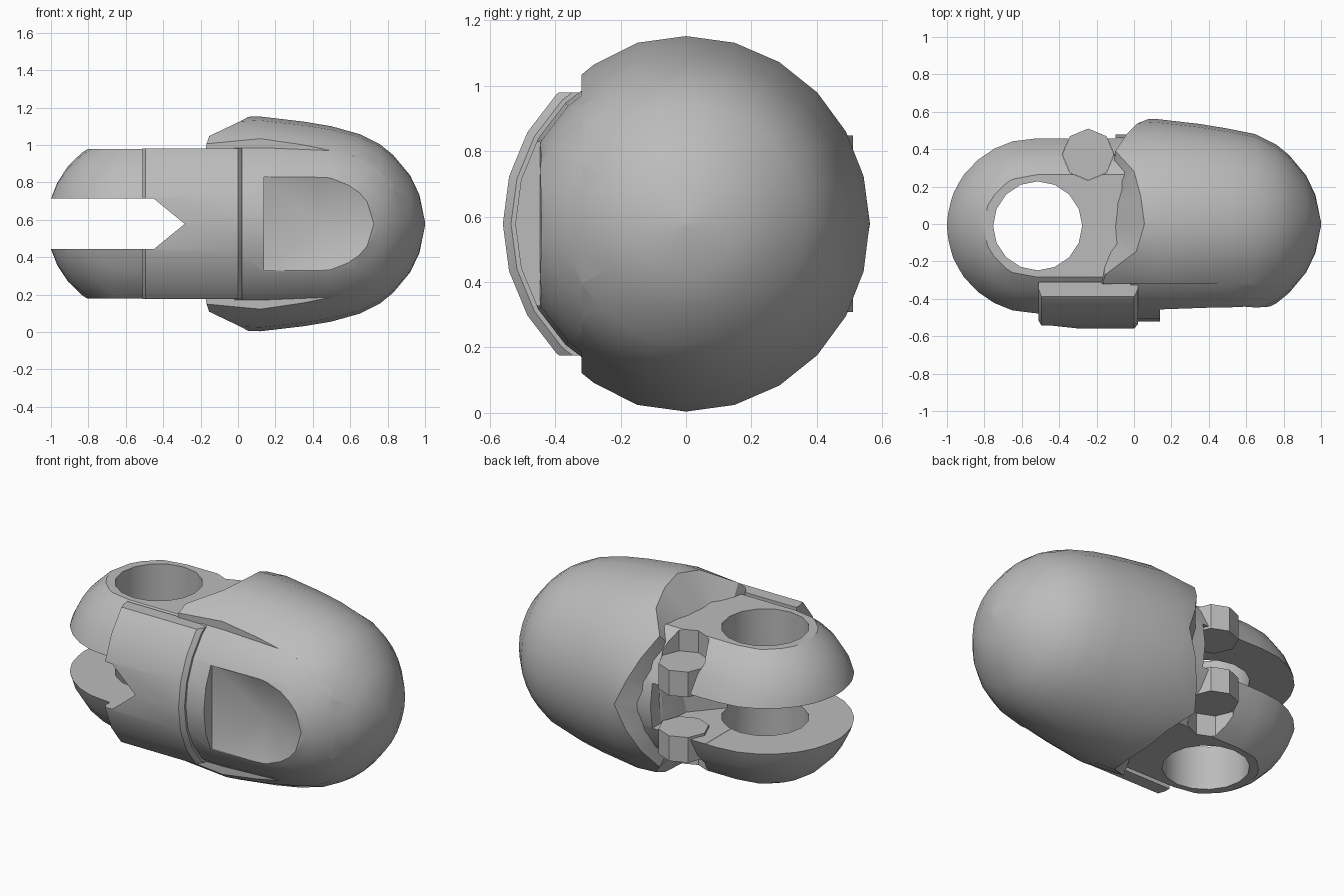
import bpy, bmesh
from math import sin, cos, pi, radians, degrees
from mathutils import Vector

cube = bpy.data.objects.get("Cube")
if cube:
    bpy.data.objects.remove(cube, do_unlink=True)

MID = 0.578      # height of the long axis
SIDES = 24

grey = bpy.data.materials.new("plain grey")
grey.use_nodes = True
grey.diffuse_color = (0.5, 0.5, 0.5, 1)
grey.node_tree.nodes["Principled BSDF"].inputs["Base Color"].default_value = (0.5, 0.5, 0.5, 1)


def add_object(name, bm):
    bmesh.ops.recalc_face_normals(bm, faces=bm.faces)
    mesh = bpy.data.meshes.new(name)
    bm.to_mesh(mesh)
    bm.free()
    mesh.materials.append(grey)
    ob = bpy.data.objects.new(name, mesh)
    bpy.context.collection.objects.link(ob)
    return ob


def lathe(name, profile, place=None, shift=0):
    """Closed solid turned about the long axis from (x, radius) points."""
    bm = bmesh.new()
    rings = []
    for n, (x, r) in enumerate(profile):
        ring = []
        for i in range(SIDES):
            a = 2 * pi * i / SIDES
            px, pr = place(n, a, x, r) if place else (x, r)
            ring.append(bm.verts.new((px, shift + pr * cos(a), MID + pr * sin(a))))
        rings.append(ring)
    for a, b in zip(rings, rings[1:]):
        for i in range(SIDES):
            j = (i + 1) % SIDES
            bm.faces.new((a[i], a[j], b[j], b[i]))
    bm.faces.new(rings[0])
    bm.faces.new(rings[-1])
    return add_object(name, bm)


def prism(name, points, axis, low, high):
    """Extrude an outline along y (points are x, z) or z (points are x, y)."""
    bm = bmesh.new()
    put = (lambda p, h: (p[0], h, MID + p[1])) if axis == "y" else (lambda p, h: (p[0], p[1], MID + h))
    face = bm.faces.new([bm.verts.new(put(p, low)) for p in points])
    move = Vector(put((0, 0), high)) - Vector(put((0, 0), low))
    made = bmesh.ops.extrude_face_region(bm, geom=[face])["geom"]
    bmesh.ops.translate(bm, vec=move, verts=[v for v in made if isinstance(v, bmesh.types.BMVert)])
    return add_object(name, bm)


def box(name, x0, x1, y0, y1, half):
    return prism(name, [(x0, y0), (x1, y0), (x1, y1), (x0, y1)], "z", -half, half)


def circle(cx, cy, r, n):
    return [(cx + r * cos(2 * pi * i / n), cy + r * sin(2 * pi * i / n)) for i in range(n)]


def carve(ob, cutter, operation="DIFFERENCE"):
    mod = ob.modifiers.new("carve", "BOOLEAN")
    mod.operation, mod.solver, mod.object = operation, "EXACT", cutter
    bpy.context.view_layer.objects.active = ob
    bpy.ops.object.modifier_apply(modifier=mod.name)
    bpy.data.objects.remove(cutter, do_unlink=True)


def slot():
    return prism("slot_cutter", [(-1.2, -.135), (-.45, -.135), (-.285, 0), (-.45, .135), (-1.2, .135)],
                 "y", -1, 1)


# Fork: round-ended bar with flat top and bottom, slotted and drilled
ball = [(-.52 - .5 * cos(radians(a)), .49 * sin(radians(a))) for a in range(3, 76, 12)]
fork = lathe("fork", ball + [(-.52, .488), (.06, .488)], shift=-.01)
carve(fork, box("trim", -1.5, 1, -1, 1, .4), "INTERSECT")
carve(fork, slot())
# the slot runs deeper toward the back
carve(fork, prism("back_slot", [(-.6, -.02), (-.31, -.02), (-.1, .22), (-.1, .8), (-.6, .8)], "z", -.134, .134))
carve(fork, prism("hole", circle(-.515, -.01, .238, 16), "z", -1, 1))
carve(fork, prism("peg_niche", circle(-.245, .372, .139, 8), "z", -1, 1))

# Pegs at the back of each prong
pegs = []
for side, label in ((1, "upper"), (-1, "lower")):
    ends = sorted((side * .12, side * .27))
    pegs.append(prism(label + "_peg", circle(-.245, .372, .138, 8), "z", *ends))

# Collar: raised band across the front of the joint
collar = lathe("collar", [(-.51, .535), (-.495, .56), (0, .56), (.022, .535)])
carve(collar, box("trim", -1, 1, -1, -.31, .402), "INTERSECT")
carve(collar, slot())

# Core: front body with domed end and a shallow dished recess
dome = [(.65, .48), (.76, .425), (.83, .368), (.92, .26), (.97, .155), (1, .01)]
core = lathe("core", [(-.02, .522), (.14, .522), (.5, .51)] + dome)
carve(core, box("trim", -1, 1.5, -1, -.315, 1), "INTERSECT")
half = [(.14, .25), (.48, .25), (.6, .22), (.7, .12)]
outline = half + [(.745, 0)] + [(x, -z) for x, z in reversed(half)]
bm = bmesh.new()
for x, z in outline:
    for y in (-.8, -.447):
        bm.verts.new((x, y, MID + z))
bm.verts.new((.43, -.36, MID))
bmesh.ops.convex_hull(bm, input=bm.verts)
carve(core, add_object("recess_cutter", bm))

# Shell: outer skin with a scalloped, chamfered rim
RIM = [(0, .08), (45, -.1), (63, .02), (93, .06), (108, 0), (122, -.18), (180, -.2)]


def rim_x(t):
    for (a, xa), (b, xb) in zip(RIM, RIM[1:]):
        if t <= b + .001:
            return xa + (xb - xa) * (t - a) / (b - a)
    return RIM[-1][1]


def scallop(n, angle, x, r):
    t = degrees(angle)
    t = min(t, 360 - t)
    edge = rim_x(t)
    if n == 0:
        return min(x, edge - .005), r
    # the skin is a little flatter toward the back and the front edge
    if x < .6:
        r *= 1 - .022 * cos(angle) ** 2 - (.015 if t > 110 else 0)
    if n == 1:
        return edge, r - .09 * (.08 - edge)
    return x, r


shell = lathe("shell", [(-.11, .385), (0, .575), (.12, .574), (.35, .547), (.5, .522)] + dome, scallop)
carve(shell, box("trim", -1, 1.5, -.32, 1, 1), "INTERSECT")

# Shading
for ob in [fork, collar, core, shell] + pegs:
    bpy.ops.object.select_all(action="DESELECT")
    ob.select_set(True)
    bpy.context.view_layer.objects.active = ob
    bpy.ops.object.shade_smooth_by_angle(angle=radians(28))
